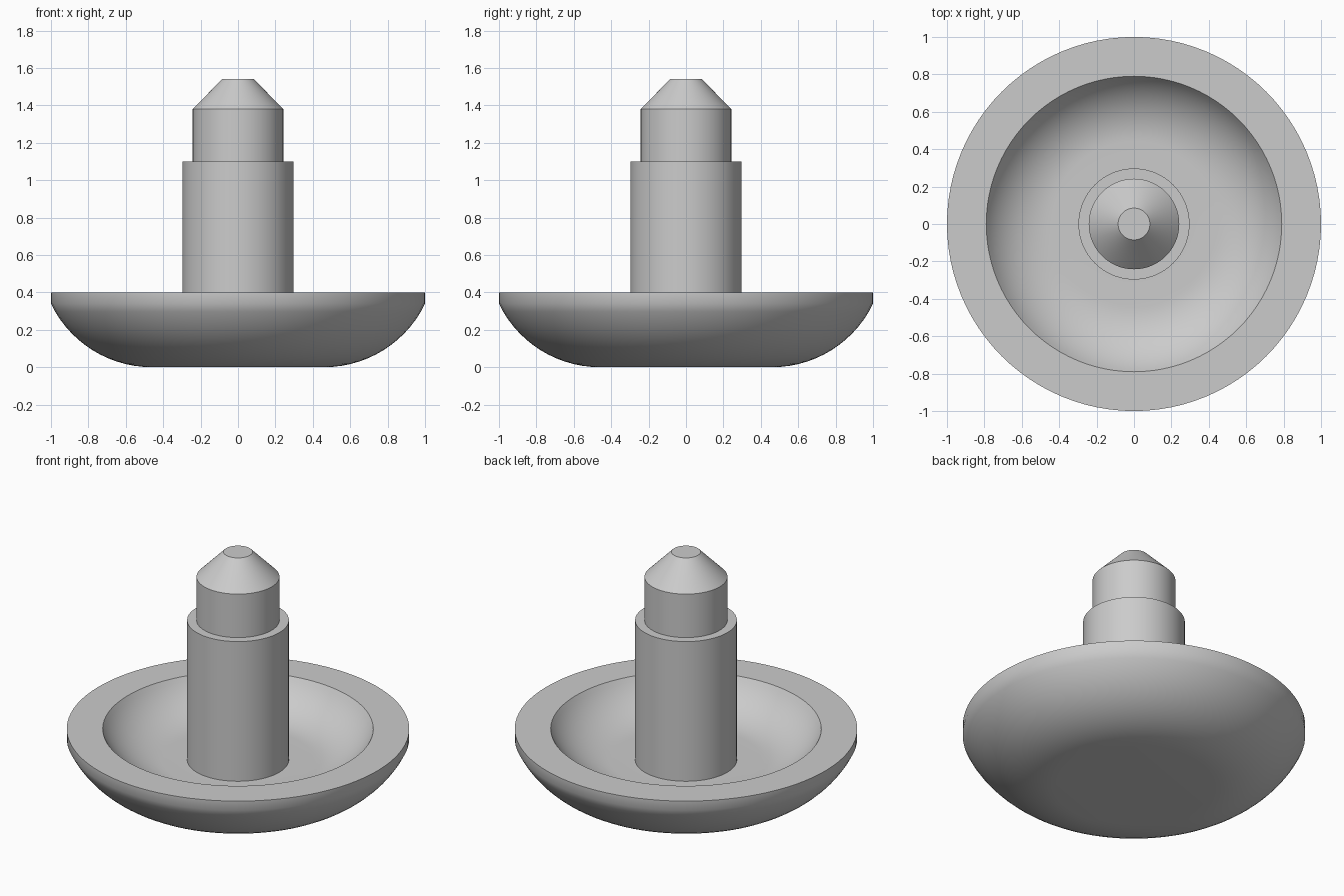
import bpy, bmesh, math

if "Cube" in bpy.data.objects:
    bpy.data.objects.remove(bpy.data.objects["Cube"])

SEGMENTS = 96

metal = bpy.data.materials.new("plain_grey")
metal.diffuse_color = (0.6, 0.6, 0.6, 1)
metal.use_nodes = True
metal.node_tree.nodes["Principled BSDF"].inputs["Base Color"].default_value = metal.diffuse_color


def arc(cx, cz, r, end_deg, steps=14):
    """Arc points from straight down, swinging outward to end_deg."""
    return [(cx + r * math.sin(math.radians(end_deg * i / steps)),
             cz - r * math.cos(math.radians(end_deg * i / steps)))
            for i in range(steps + 1)]


def lathe(name, profile):
    """Revolve an (r, z) profile around z; profile ends lie on the axis."""
    bm = bmesh.new()
    verts = [bm.verts.new((r, 0, z)) for r, z in profile]
    edges = [bm.edges.new(p) for p in zip(verts, verts[1:])]
    bmesh.ops.spin(bm, geom=verts + edges, cent=(0, 0, 0), axis=(0, 0, 1),
                   angle=math.tau, steps=SEGMENTS, use_duplicate=False)
    bmesh.ops.remove_doubles(bm, verts=bm.verts, dist=1e-4)
    bmesh.ops.recalc_face_normals(bm, faces=bm.faces)
    mesh = bpy.data.meshes.new(name)
    bm.to_mesh(mesh)
    bm.free()
    mesh.materials.append(metal)
    obj = bpy.data.objects.new(name, mesh)
    bpy.context.collection.objects.link(obj)
    bpy.ops.object.select_all(action='DESELECT')
    obj.select_set(True)
    bpy.context.view_layer.objects.active = obj
    bpy.ops.object.shade_smooth_by_angle(angle=math.radians(30))
    return obj


# Shallow dish: flat bottom, rounded outside, short vertical rim, hollow inside
outer = arc(0.46, 0.6, 0.6, 64.2)
inner = arc(0.44, 0.606, 0.406, 59.5)
dish = [(0, 0)] + outer[:-1] + [(1, 0.34), (1, 0.4), (0.79, 0.4)]
dish += inner[-2::-1] + [(0.297, 0.2)]

# Stepped post with a blunt conical tip, rising from the dish floor
post = [(0.297, 1.1), (0.242, 1.1), (0.242, 1.38), (0.085, 1.54), (0, 1.54)]

lathe("dish_and_post", dish + post)
